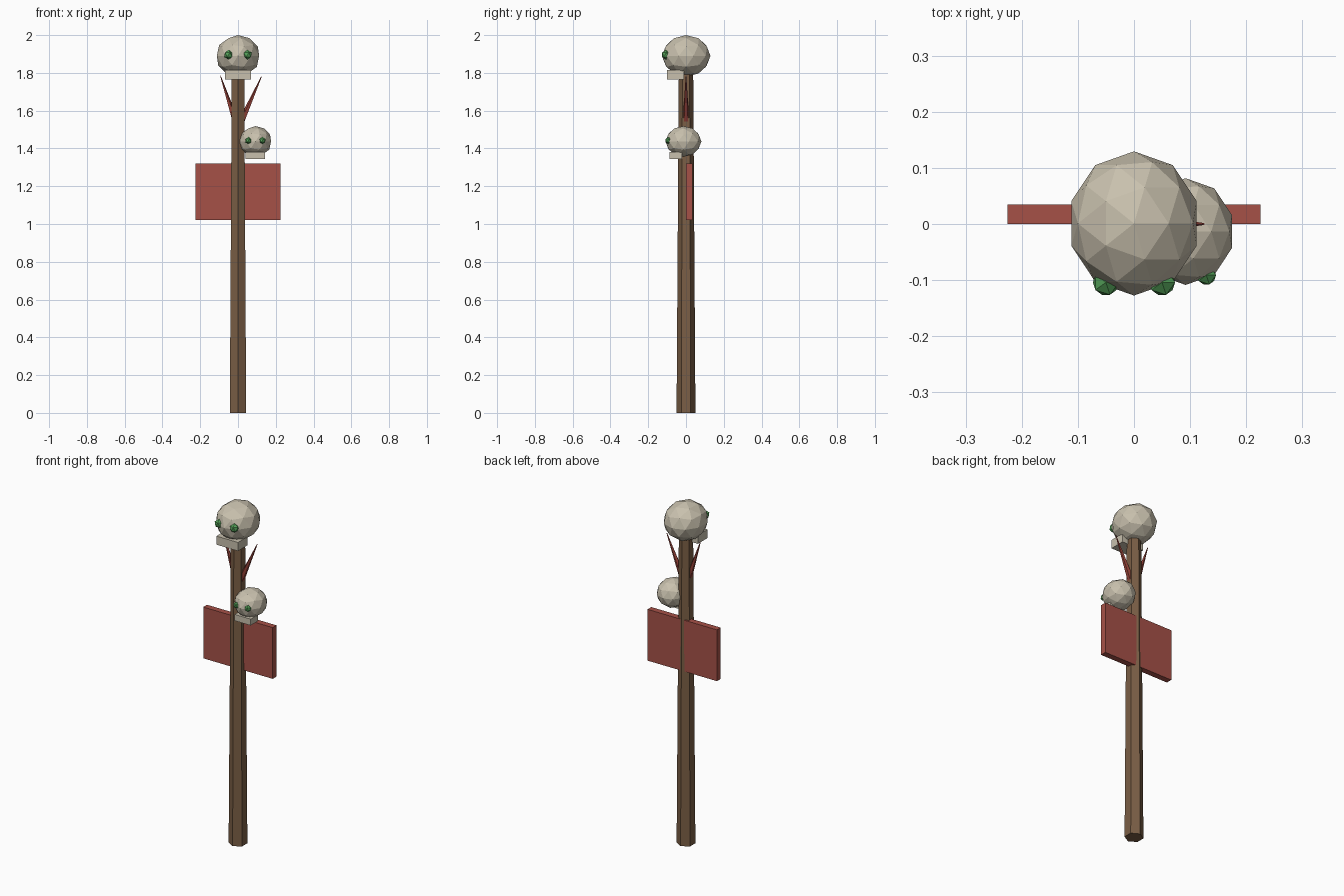
import bpy, math
from mathutils import Vector

if "Cube" in bpy.data.objects:
    bpy.data.objects.remove(bpy.data.objects["Cube"])


def mat(name, rgb):
    m = bpy.data.materials.new(name)
    m.diffuse_color = (*rgb, 1)
    m.use_nodes = True
    m.node_tree.nodes["Principled BSDF"].inputs["Base Color"].default_value = m.diffuse_color
    return m


WOOD = mat("brown wood", (0.195, 0.113, 0.06))
RED = mat("red board", (0.38, 0.083, 0.064))
DARK_RED = mat("dark red spike", (0.31, 0.055, 0.04))
BONE = mat("bone", (0.58, 0.53, 0.42))
GREEN = mat("green eye", (0.09, 0.36, 0.10))


def finish(name, material):
    ob = bpy.context.object
    ob.name = name
    ob.data.materials.append(material)
    return ob


def box(name, lo, hi, material):
    lo, hi = Vector(lo), Vector(hi)
    bpy.ops.mesh.primitive_cube_add(size=1, location=(lo + hi) / 2)
    ob = finish(name, material)
    ob.scale = hi - lo
    return ob


def ball(name, centre, radii, subdivisions, material):
    bpy.ops.mesh.primitive_ico_sphere_add(subdivisions=subdivisions, radius=1, location=centre)
    ob = finish(name, material)
    ob.scale = radii
    return ob


def spike(name, base, tip, radius):
    base, tip = Vector(base), Vector(tip)
    axis = tip - base
    bpy.ops.mesh.primitive_cone_add(vertices=5, radius1=radius, radius2=0.002,
                                    depth=axis.length, location=(base + tip) / 2,
                                    rotation=axis.to_track_quat('Z', 'Y').to_euler())
    return finish(name, DARK_RED)


def skull(name, centre, s):
    c = Vector(centre)
    # cranium
    ball(name + "_cranium", c, Vector((0.1175, 0.1285, 0.11)) * s, 2, BONE)
    # jaw block
    box(name + "_jaw", c + Vector((-0.07, -0.101, -0.125)) * s,
        c + Vector((0.07, -0.011, -0.075)) * s, BONE)
    # eyes
    for side, x in (("left", -0.05), ("right", 0.05)):
        ball(f"{name}_{side}_eye", c + Vector((x, -0.105, 0.006)) * s,
             Vector((0.026, 0.026, 0.026)) * s, 1, GREEN)


# tapered hexagonal pole
bpy.ops.mesh.primitive_cone_add(vertices=6, radius1=0.05, radius2=0.038,
                                depth=1.82, location=(0, 0, 0.91))
finish("pole", WOOD)

# sign board through the pole
box("board", (-0.225, 0, 1.02), (0.225, 0.035, 1.32), RED)

# two spikes leaning out of the pole
spike("left_spike", (0, 0, 1.5), (-0.093, 0, 1.785), 0.021)
spike("right_spike", (0, 0, 1.5), (0.124, 0, 1.78), 0.021)

# large skull on top, small skull on the side
skull("top_skull", (0, 0.001, 1.89), 1.0)
skull("side_skull", (0.092, -0.0135, 1.437), 0.74)
